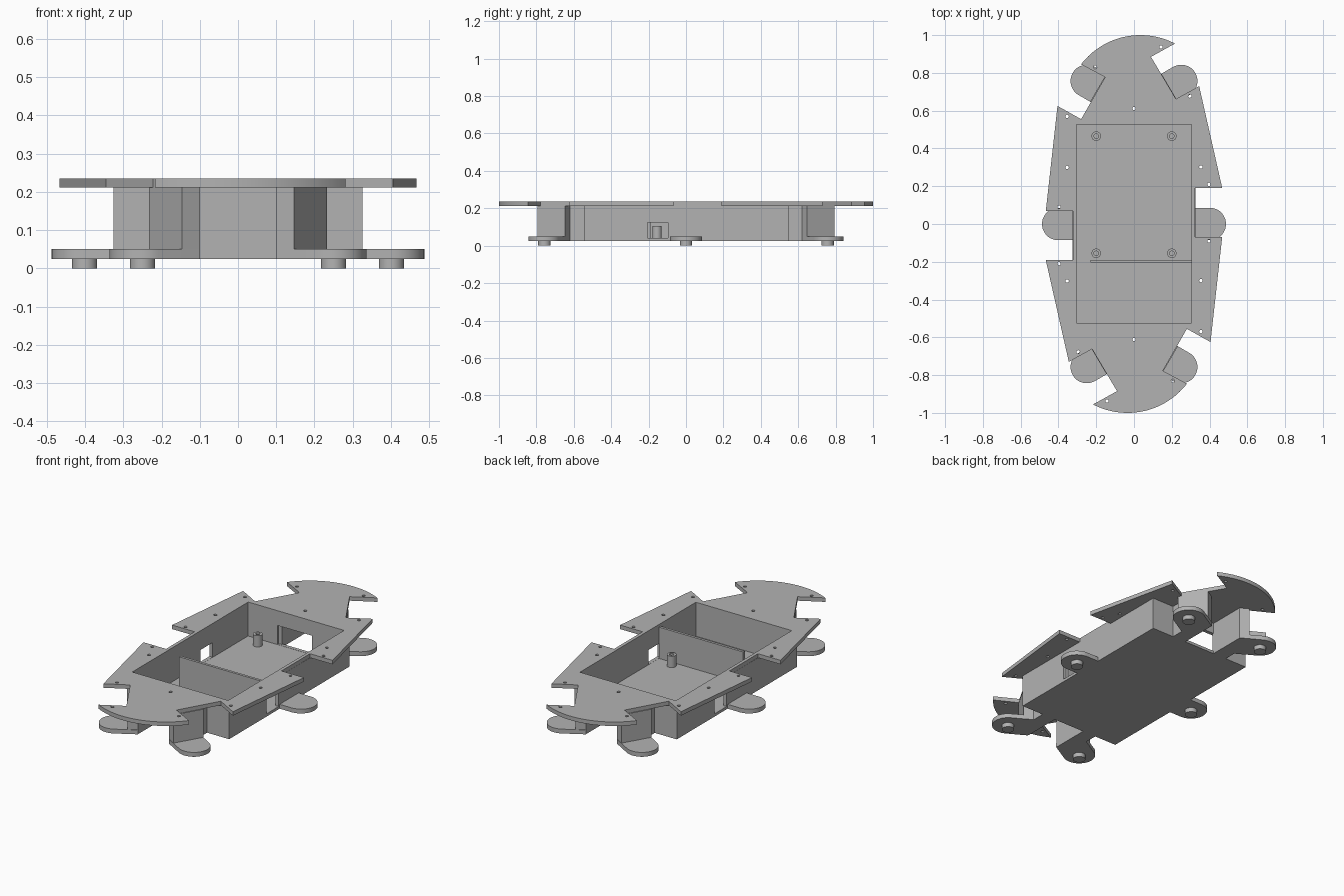
import bpy, bmesh, math
from mathutils import Vector

if "Cube" in bpy.data.objects:
    bpy.data.objects.remove(bpy.data.objects["Cube"], do_unlink=True)

grey = bpy.data.materials.new("plain grey")
grey.use_nodes = True
grey.diffuse_color = (0.45, 0.45, 0.45, 1)
grey.node_tree.nodes["Principled BSDF"].inputs["Base Color"].default_value = grey.diffuse_color

BASE, FLOOR, LEG_TOP, DECK, TOP = 0.025, 0.04, 0.05, 0.212, 0.235


def prism(name, pts, z0, z1):
    """Extrude a flat outline between two heights."""
    bm = bmesh.new()
    face = bm.faces.new([bm.verts.new((x, y, z0)) for x, y in pts])
    ext = bmesh.ops.extrude_face_region(bm, geom=[face])
    verts = [v for v in ext["geom"] if isinstance(v, bmesh.types.BMVert)]
    bmesh.ops.translate(bm, verts=verts, vec=(0, 0, z1 - z0))
    bmesh.ops.recalc_face_normals(bm, faces=bm.faces)
    mesh = bpy.data.meshes.new(name)
    bm.to_mesh(mesh)
    bm.free()
    mesh.materials.append(grey)
    ob = bpy.data.objects.new(name, mesh)
    bpy.context.collection.objects.link(ob)
    return ob


def block(name, x0, x1, y0, y1, z0, z1):
    return prism(name, [(x0, y0), (x1, y0), (x1, y1), (x0, y1)], z0, z1)


def arc(cx, cy, r, a0, a1, n):
    return [(cx + r * math.cos(a0 + (a1 - a0) * i / n),
             cy + r * math.sin(a0 + (a1 - a0) * i / n)) for i in range(n + 1)]


def disc(name, x, y, r, z0, z1, n=24):
    return prism(name, arc(x, y, r, 0, math.tau, n)[:-1], z0, z1)


def cut(ob, cutters):
    """Subtract each cutter, then discard it."""
    for c in cutters:
        c.hide_render = True
        mod = ob.modifiers.new("cut", "BOOLEAN")
        mod.operation, mod.solver, mod.object = "DIFFERENCE", "EXACT", c
    deps = bpy.context.evaluated_depsgraph_get()
    mesh = bpy.data.meshes.new_from_object(ob.evaluated_get(deps))
    ob.modifiers.clear()
    ob.data = mesh
    for c in cutters:
        bpy.data.objects.remove(c, do_unlink=True)


# Top deck: half outline with leg notches, turned half a circle for the rest
start, end = Vector((-0.28, 0.845)), Vector((0.217, 0.955))
centre = Vector((0.034, 0.603))
a0 = math.atan2(*(start - centre).yx)
a1 = math.atan2(*(end - centre).yx)
half = arc(centre.x, centre.y, 0.397, a0, a1, 28)
half += [(0.09, 0.885), (0.222, 0.662), (0.345, 0.73), (0.467, 0.191), (0.324, 0.191),
         (0.324, -0.068), (0.467, -0.068), (0.405, -0.625), (0.28, -0.555), (0.153, -0.777)]
deck = prism("top_deck", half + [(-x, -y) for x, y in half], DECK, TOP)
holes = [(0.143, 0.937), (0.296, 0.677), (0.354, 0.302), (0.397, 0.21), (0.397, -0.09),
         (0.354, -0.3), (0.354, -0.57), (0.206, -0.83), (0, 0.611)]
cutters = [block("opening", -0.305, 0.305, -0.525, 0.528, 0.1, 0.3)]
for s in (1, -1):
    cutters += [disc("screw_hole", s * x, s * y, 0.009, 0.1, 0.3, 12) for x, y in holes]
cut(deck, cutters)

# Open box with side windows and a cable window at the back
body = block("body_box", -0.325, 0.325, -0.545, 0.548, BASE, DECK)
cut(body, [block("inside", -0.305, 0.305, -0.525, 0.528, FLOOR, 0.3),
           block("window_a", 0.28, 0.35, -0.205, -0.095, FLOOR + 0.001, 0.125),
           block("window_b", -0.35, -0.28, 0.095, 0.205, FLOOR + 0.001, 0.125),
           block("window_back", -0.12, 0.1, 0.5, 0.6, FLOOR + 0.001, 0.15)])
block("divider", -0.23, 0.305, -0.205, -0.19, FLOOR, 0.22)

# Hollow standoffs on the floor
for x in (-0.2, 0.2):
    for y in (-0.155, 0.465):
        post = disc("standoff", x, y, 0.025, FLOOR, 0.105)
        cut(post, [disc("bore", x, y, 0.012, 0.06, 0.2, 16)])

# Leg mounts: round-ended tongue with a pin beneath
R = 0.086


def leg_mount(name, x, y, angle, reach):
    d = Vector((math.cos(angle), math.sin(angle)))
    n = Vector((-d.y, d.x))
    root = Vector((x, y)) - d * reach
    pts = arc(x, y, R, angle - math.pi / 2, angle + math.pi / 2, 24)
    prism(name + "_tongue", pts + [root + n * R, root - n * R], BASE, LEG_TOP)
    disc(name + "_pin", x, y, 0.033, 0, BASE, 32)


for sx, side in ((1, "left"), (-1, "right")):
    leg_mount("middle_" + side, sx * 0.401, 0, 0 if sx > 0 else math.pi, 0.08)
    for sy, end_name in ((-1, "front"), (1, "back")):
        name = end_name + "_" + side
        angle = math.atan2(sy * 0.5, sx * 0.866)
        leg_mount(name, sx * 0.25, sy * 0.757, angle, 0.125)
        # Upright bracket joining the tongue, the box and the deck
        foot = [(0.147, 0.794), (0.233, 0.647), (0.185, 0.62), (0.185, 0.54),
                (0.099, 0.54), (0.099, 0.766)]
        prism(name + "_bracket", [(sx * x, sy * y) for x, y in foot], BASE, DECK)

# Smooth the round sides, keep edges crisp
bpy.ops.object.select_all(action="DESELECT")
for ob in bpy.context.collection.objects:
    if ob.type == "MESH" and ob.data.materials and ob.data.materials[0] == grey:
        ob.select_set(True)
        bpy.context.view_layer.objects.active = ob
bpy.ops.object.shade_smooth_by_angle(angle=math.radians(30))
